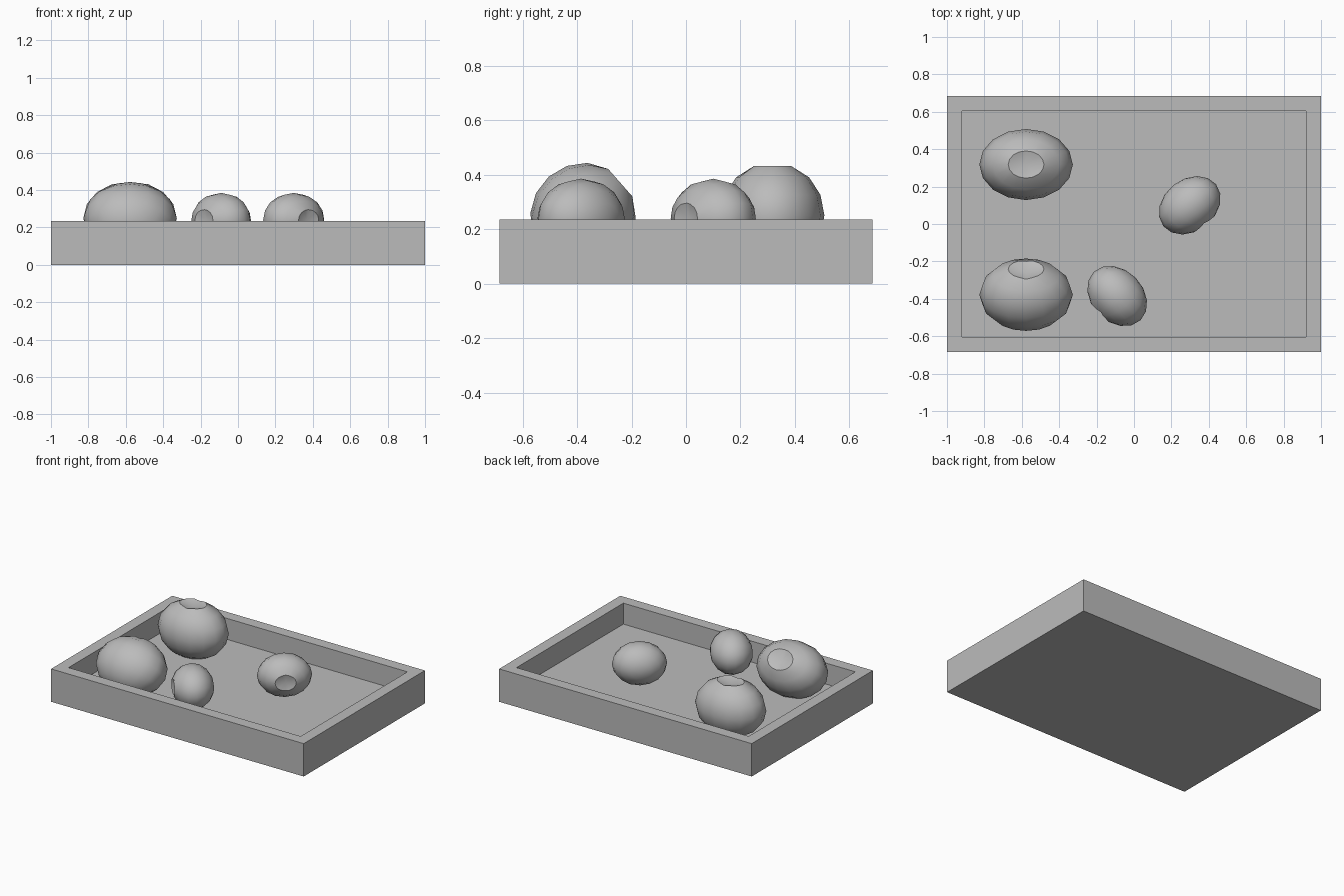
import bpy
import bmesh
import math
from mathutils import Matrix, Vector

cube = bpy.data.objects.get("Cube")
if cube:
    bpy.data.objects.remove(cube, do_unlink=True)

grey = bpy.data.materials.new("plain_grey")
grey.use_nodes = True
colour = (0.5, 0.5, 0.5, 1)
grey.diffuse_color = colour
grey.node_tree.nodes["Principled BSDF"].inputs["Base Color"].default_value = colour


def add_object(name, bm):
    mesh = bpy.data.meshes.new(name)
    bm.to_mesh(mesh)
    bm.free()
    mesh.materials.append(grey)
    obj = bpy.data.objects.new(name, mesh)
    bpy.context.collection.objects.link(obj)
    return obj


# Shallow tray: a box whose top is inset and sunk to form the floor
def add_tray(width, depth, height, wall, floor_height):
    bm = bmesh.new()
    size = Matrix.Diagonal((width, depth, height, 1))
    bmesh.ops.create_cube(bm, size=1, matrix=Matrix.Translation((0, 0, height / 2)) @ size)
    top = max(bm.faces, key=lambda f: f.calc_center_median().z)
    bmesh.ops.inset_region(bm, faces=[top], thickness=wall)
    sunk = bmesh.ops.extrude_discrete_faces(bm, faces=[top])["faces"][0]
    for v in sunk.verts:
        v.co.z = floor_height
    bmesh.ops.recalc_face_normals(bm, faces=bm.faces)
    add_object("tray", bm)


# Oval lump with its pole pushed in, the dimple pointing along a chosen direction
def add_lump(name, centre, radii, dimple, dimple_depth=0.2):
    bm = bmesh.new()
    bmesh.ops.create_uvsphere(bm, u_segments=16, v_segments=8, radius=1)
    for v in bm.verts:
        if v.co.z > 0.99:
            v.co.z -= dimple_depth
        elif v.co.z > 0.9 and abs(v.co.x) < 0.05:
            v.co.z -= dimple_depth * 0.2
    up = Vector(dimple).normalized()
    side = Vector((0, 0, 1)) if abs(up.x) > 0.1 else Vector((0, up.z, -up.y))
    long_axis = side.cross(up)
    turn = Matrix((long_axis, side, up)).transposed().to_4x4()
    bm.transform(Matrix.Translation(centre) @ turn @ Matrix.Diagonal((*radii, 1)))
    bmesh.ops.recalc_face_normals(bm, faces=bm.faces)
    obj = add_object(name, bm)
    bpy.ops.object.select_all(action="DESELECT")
    obj.select_set(True)
    bpy.context.view_layer.objects.active = obj
    bpy.ops.object.shade_smooth_by_angle(angle=math.radians(40))


add_tray(2, 1.37, 0.235, 0.115, 0.085)

# Two large lumps along one end, two small ones in the middle
large = (0.25, 0.19, 0.197)
small = (0.18, 0.145, 0.139)
add_lump("large_lump_back", (-0.577, 0.318, 0.25), large, (0, 0, 1))
add_lump("large_lump_front", (-0.577, -0.378, 0.25), large, (0, 0.75, 0.66))
add_lump("small_lump_back", (0.298, 0.1, 0.24), small, (0.62, -0.78, 0))
add_lump("small_lump_front", (-0.09, -0.385, 0.24), small, (-0.72, -0.7, 0))
